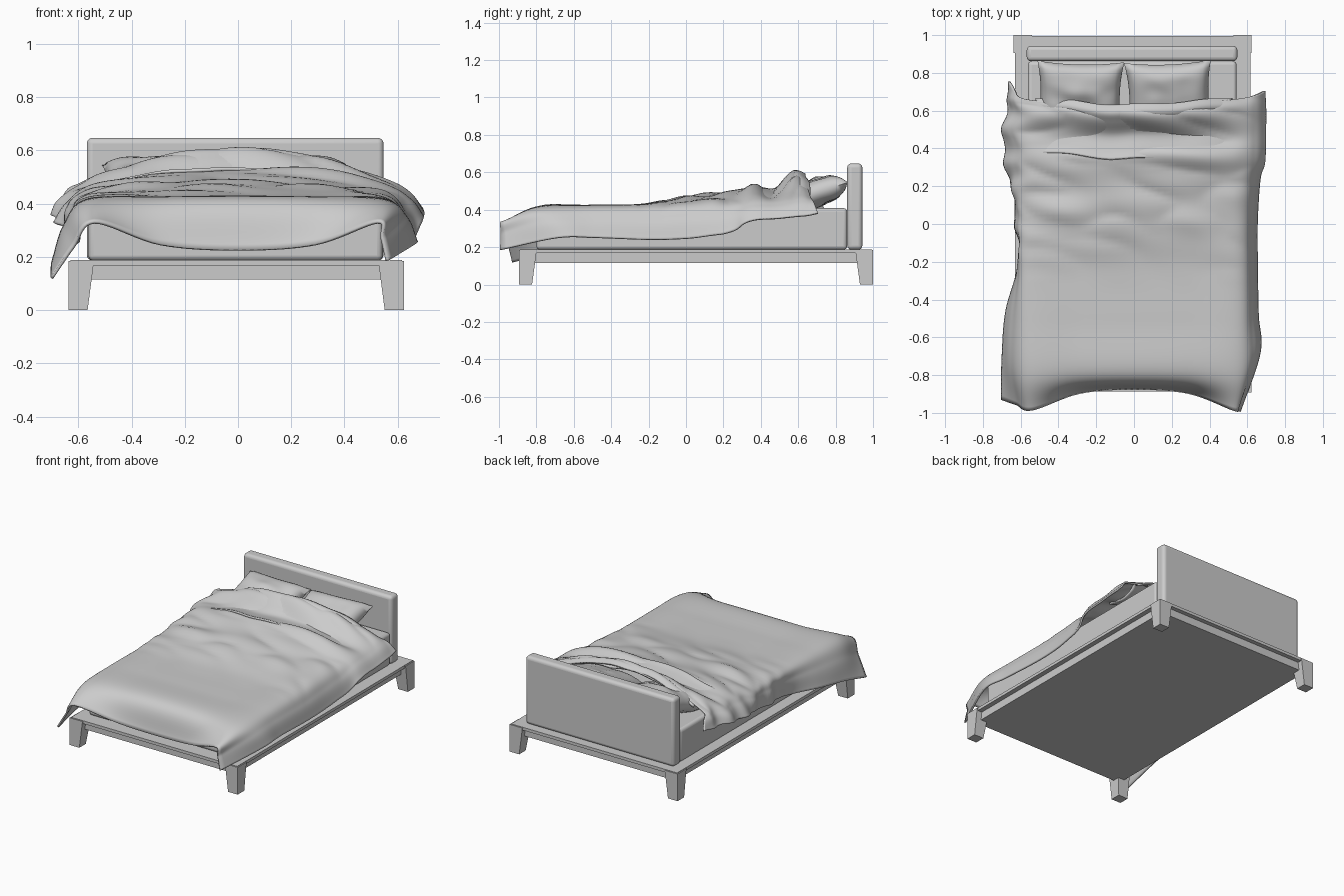
import bpy, bmesh, math
from mathutils import Vector, Matrix, noise

if "Cube" in bpy.data.objects:
    bpy.data.objects.remove(bpy.data.objects["Cube"])

CX = -0.007  # centre line of the frame


def add_mesh(name, verts, faces, angle=None):
    me = bpy.data.meshes.new(name)
    me.from_pydata([tuple(v) for v in verts], [], faces)
    bm = bmesh.new()
    bm.from_mesh(me)
    bmesh.ops.remove_doubles(bm, verts=bm.verts, dist=0.0004)
    bmesh.ops.recalc_face_normals(bm, faces=bm.faces)
    bm.to_mesh(me)
    bm.free()
    ob = bpy.data.objects.new(name, me)
    bpy.context.collection.objects.link(ob)
    if angle:
        smooth(ob, angle)
    return ob


def smooth(ob, angle=40):
    bpy.ops.object.select_all(action='DESELECT')
    ob.select_set(True)
    bpy.context.view_layer.objects.active = ob
    bpy.ops.object.shade_smooth_by_angle(angle=math.radians(angle))


BOX_FACES = [(0, 1, 2, 3), (4, 5, 6, 7), (0, 1, 5, 4),
             (1, 2, 6, 5), (2, 3, 7, 6), (3, 0, 4, 7)]


def rect(x0, x1, y0, y1, z):
    return [(x0, y0, z), (x1, y0, z), (x1, y1, z), (x0, y1, z)]


def box(name, x0, x1, y0, y1, z0, z1, bevel=0):
    ob = add_mesh(name, rect(x0, x1, y0, y1, z0) + rect(x0, x1, y0, y1, z1), BOX_FACES)
    if bevel:
        m = ob.modifiers.new("rounding", 'BEVEL')
        m.width, m.segments = bevel, 4
        smooth(ob)
    return ob


def cloth(name, verts, nr, nc):
    ob = add_mesh(name, verts, grid_faces(nr, nc), 60)
    m = ob.modifiers.new("thickness", 'SOLIDIFY')
    m.thickness, m.offset = 0.012, 0


def grid_faces(nr, nc):
    return [(r * nc + c, r * nc + c + 1, (r + 1) * nc + c + 1, (r + 1) * nc + c)
            for r in range(nr - 1) for c in range(nc - 1)]


def spline(pts, n):
    """Smooth curve through pts with n steps per span."""
    p = [2 * pts[0] - pts[1]] + pts + [2 * pts[-1] - pts[-2]]
    out = []
    for i in range(1, len(p) - 2):
        a, b, c, d = p[i - 1:i + 3]
        for k in range(n):
            t = k / n
            out.append(0.5 * (2 * b + (c - a) * t + (2 * a - 5 * b + 4 * c - d) * t * t
                              + (3 * b - a - 3 * c + d) * t ** 3))
    return out + [pts[-1]]


# Frame: overhanging platform on an inset rail box
box("platform", CX - 0.623, CX + 0.623, -0.888, 0.995, 0.168, 0.188)
box("rail_box", CX - 0.59, CX + 0.59, -0.855, 0.965, 0.115, 0.17)

# Tapered legs, vertical on the outer corner
for sx, side in ((-1, "left"), (1, "right")):
    for yo, sy, end in ((-0.893, 1, "front"), (1.0, -1, "back")):
        xo = CX + sx * 0.63
        bottom = rect(xo, xo - sx * 0.072, yo, yo + sy * 0.07, 0)
        top = rect(xo, xo - sx * 0.096, yo, yo + sy * 0.095, 0.184)
        add_mesh(f"{end}_{side}_leg", bottom + top, BOX_FACES)

# Headboard and mattress
box("headboard", -0.568, 0.547, 0.862, 0.943, 0.186, 0.647, 0.022)
box("mattress", -0.562, 0.543, -0.80, 0.862, 0.186, 0.408, 0.02)


# Pillows: puffed grids with pinched sides, leaning on the headboard
def pillow(name, cx, turn):
    n = 25
    verts = []
    for s in (1, -1):
        for j in range(n):
            for i in range(n):
                u, v = 2 * i / (n - 1) - 1, 2 * j / (n - 1) - 1
                h = 0.07 * ((1 - u ** 4) * (1 - v ** 4)) ** 0.55
                h += 0.02 * noise.noise((u * 2 + cx * 9, v * 2, s)) * (1 - u * u) * (1 - v * v)
                x = u * 0.23 * (1 - 0.09 * (1 - v * v))
                y = v * 0.195 * (1 - 0.09 * (1 - u * u))
                verts.append(Vector((x, y, s * h)))
    f = grid_faces(n, n)
    f += [tuple(a + n * n for a in q[::-1]) for q in f]
    mat = (Matrix.Translation((cx, 0.675, 0.484)) @ Matrix.Rotation(math.radians(18), 4, 'X')
           @ Matrix.Rotation(turn, 4, 'Z'))
    add_mesh(name, [mat @ v for v in verts], f, 60)


pillow("left_pillow", -0.285, -0.02)
pillow("right_pillow", 0.185, 0.04)

# Duvet stations, foot to head:
# centre y z, shoulder y z, left hem x y z, right hem x y z
STATIONS = [
    (-0.872, 0.225, -0.985, 0.33, -0.70, -0.93, 0.12, 0.56, -0.992, 0.185),
    (-0.80, 0.407, -0.80, 0.402, -0.695, -0.70, 0.18, 0.665, -0.68, 0.25),
    (-0.52, 0.418, -0.51, 0.413, -0.675, -0.46, 0.22, 0.655, -0.48, 0.25),
    (-0.22, 0.425, -0.22, 0.415, -0.605, -0.20, 0.25, 0.65, -0.20, 0.24),
    (0.00, 0.465, 0.00, 0.425, -0.63, 0.00, 0.27, 0.65, 0.02, 0.245),
    (0.20, 0.48, 0.20, 0.435, -0.65, 0.18, 0.30, 0.665, 0.24, 0.28),
    (0.36, 0.52, 0.35, 0.46, -0.67, 0.35, 0.33, 0.69, 0.33, 0.335),
    (0.45, 0.485, 0.47, 0.455, -0.675, 0.52, 0.36, 0.695, 0.50, 0.355),
    (0.57, 0.585, 0.60, 0.485, -0.67, 0.66, 0.37, 0.695, 0.62, 0.365),
    (0.63, 0.565, 0.66, 0.47, -0.66, 0.755, 0.385, 0.69, 0.705, 0.38),
]
rows = []
for i, (yc, zc, ys, zs, lx, ly, lz, rx, ry, rz) in enumerate(STATIONS):
    centre = Vector((0, yc, zc))
    row = []
    for s, hem in ((-1, Vector((lx, ly, lz))), (1, Vector((rx, ry, rz)))):
        shoulder = Vector((s * (0.53 if i == 0 else 0.555) - 0.008, ys, zs))
        middle = centre.lerp(shoulder, 0.2)
        middle.x = s * 0.29
        side = hem.lerp(shoulder, 0.5) + Vector((s * (0.022 if i else 0), 0, 0.012))
        half = [hem, side, shoulder, middle]
        row += half + [centre] if s < 0 else half[::-1]
    rows.append(spline(row, 9))
cols = [spline(list(c), 9) for c in zip(*rows)]
verts = []
for c in cols:
    for p in c:
        # Creases grow toward the head, irregular folds gather on the left side
        k = min(1, max(0, (p.y + 0.35) / 0.4))
        inner = min(1, max(0.2, (0.66 - abs(p.x)) / 0.12))
        crease = abs(noise.noise((p.x * 3 + p.y * 2.5, p.y * 7, 1.3)))
        q = p + Vector((0, 0, k * inner * (0.035 * crease - 0.004)))
        if p.x < -0.5:
            w = k * min(1, (-p.x - 0.5) / 0.12)
            q.x += w * 0.045 * noise.noise((3, p.y * 9, p.z * 5))
        verts.append(q)
cloth("duvet", verts, len(cols), len(cols[0]))

# Turned-back cuff lying over the duvet near the pillows
cuff = []
for i in range(49):
    t = i / 48 * 2 - 1
    x = 0.52 * t
    drop = 0.105 * abs(t) ** 2.5
    path = [Vector((x, 0.35, 0.53 - drop * 0.6)), Vector((x, 0.40, 0.515 - drop * 0.6)),
            Vector((x, 0.48, 0.51 - drop * 0.7)), Vector((x, 0.55, 0.565 - drop)),
            Vector((x, 0.595, 0.598 - drop)), Vector((x, 0.635, 0.582 - drop))]
    for p in spline(path, 5):
        p.z += 0.01 * noise.noise((x * 5, p.y * 6, 4))
        p.y += 0.02 * noise.noise((x * 4, 2, 7)) + 0.03 * t * t
        cuff.append(p)
cloth("turned_back_cuff", cuff, 49, len(cuff) // 49)
